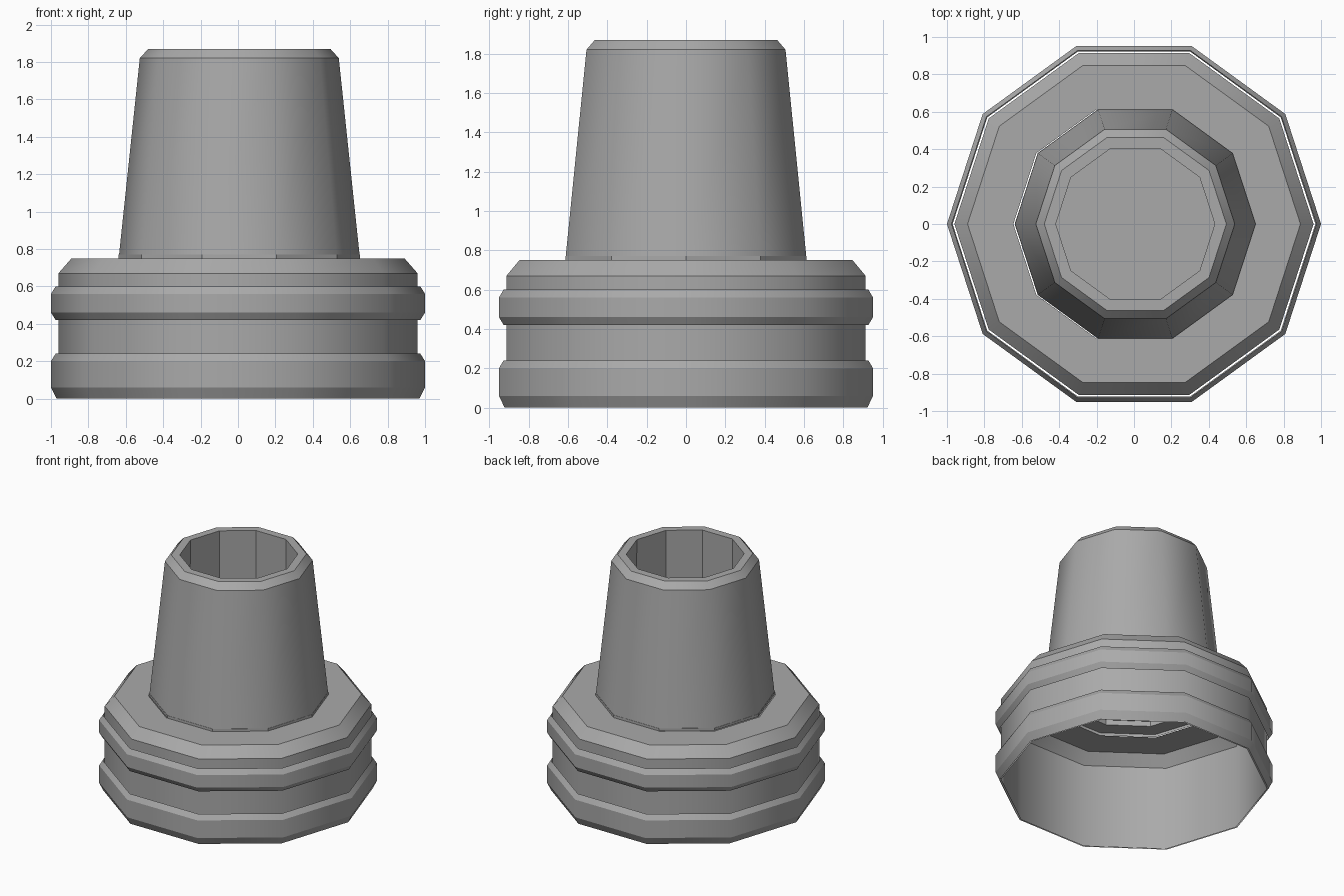
import bpy
import bmesh
import math

SIDES = 10

cube = bpy.data.objects.get("Cube")
if cube:
    bpy.data.objects.remove(cube, do_unlink=True)

grey = bpy.data.materials.new("plain grey")
grey.use_nodes = True
colour = (0.4, 0.4, 0.4, 1)
grey.diffuse_color = colour
grey.node_tree.nodes["Principled BSDF"].inputs["Base Color"].default_value = colour


def lathe(name, profile, smooth=True, x=0.0):
    """Turn a (radius, height) profile into a ten-sided shell with crisp rings."""
    bm = bmesh.new()
    rings = []
    for radius, z in profile:
        ring = []
        for i in range(SIDES):
            a = math.tau * i / SIDES
            ring.append(bm.verts.new((radius * math.cos(a), radius * math.sin(a), z)))
        rings.append(ring)
    for low, high in zip(rings, rings[1:]):
        for i in range(SIDES):
            j = (i + 1) % SIDES
            face = bm.faces.new((low[i], low[j], high[j], high[i]))
            face.smooth = smooth
    # Horizontal edges stay sharp, upright ones are shaded smooth
    for ring in rings:
        for i in range(SIDES):
            edge = bm.edges.get((ring[i], ring[(i + 1) % SIDES]))
            edge.smooth = False
    mesh = bpy.data.meshes.new(name)
    bm.to_mesh(mesh)
    bm.free()
    mesh.materials.append(grey)
    obj = bpy.data.objects.new(name, mesh)
    obj.location.x = x
    bpy.context.collection.objects.link(obj)
    return obj


# Wide hollow base with a chamfered shoulder
lathe("base_shell", [(0.96, 0), (0.96, 0.67), (0.89, 0.75), (0.645, 0.75)])

# Loose bands around the base, open towards the shell
lathe("lower_band", [(0.97, 0), (1, 0.06), (1, 0.2), (0.975, 0.24)])
lathe("upper_band", [(0.975, 0.42), (1, 0.46), (1, 0.56), (0.975, 0.6)])

# Tapered neck with a chamfered lip
lathe("neck", [(0.645, 0.75), (0.532, 1.82), (0.487, 1.87), (0.425, 1.87)], x=0.007)

# Socket running down the neck: bore walls from floor to lip
lathe("bore", [(0.425, 1.87), (0.435, 0.81)], smooth=False, x=0.007)

# Stepped plate that closes the neck above the hollow base
lathe("socket_floor", [(0.001, 0.81), (0.52, 0.81), (0.52, 0.77),
                       (0.645, 0.77), (0.645, 0.75)], smooth=False, x=0.007)
